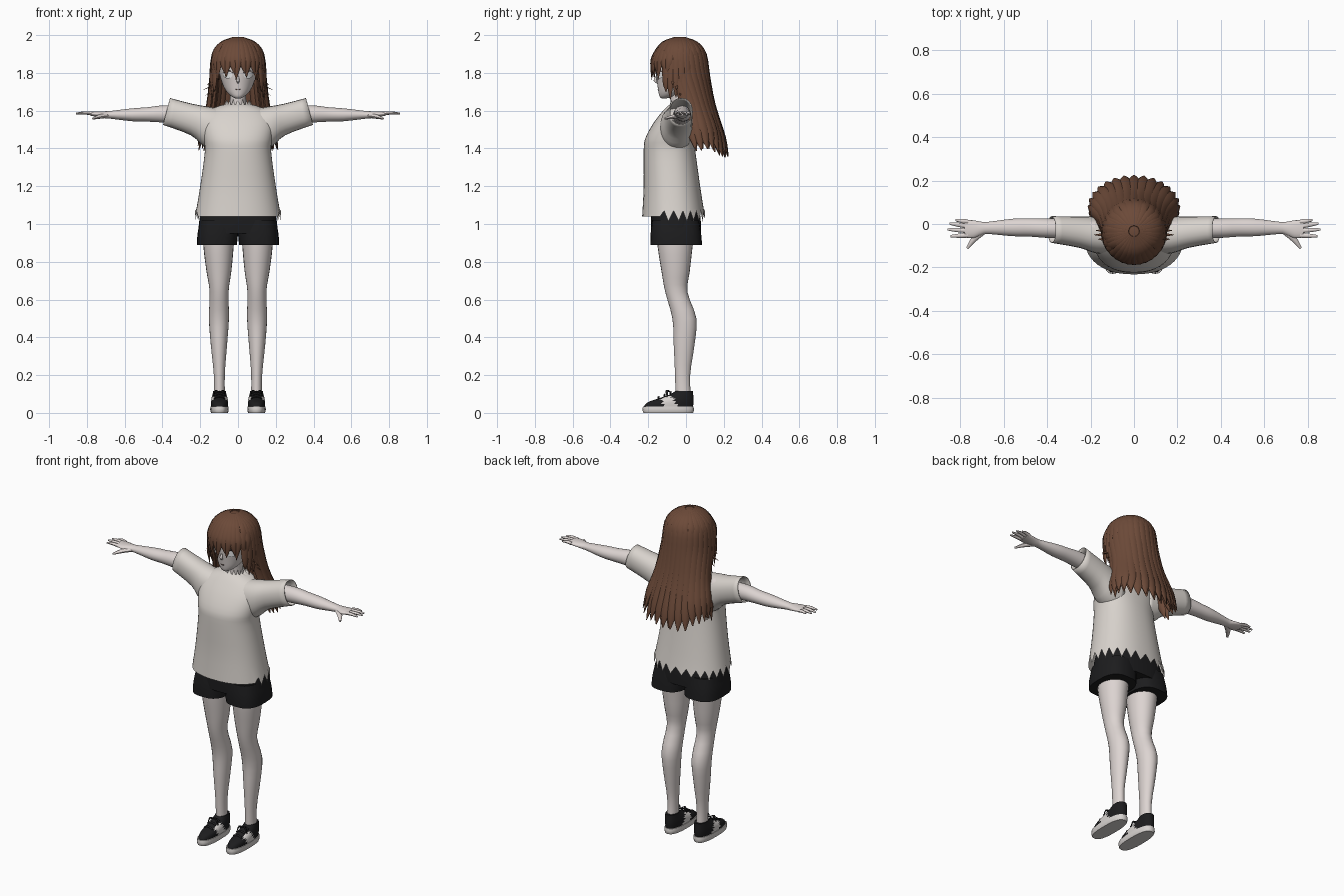
import bpy, bmesh, math, random
from mathutils import Vector

random.seed(4)
if "Cube" in bpy.data.objects:
    bpy.data.objects.remove(bpy.data.objects["Cube"])


def material(name, rgb):
    m = bpy.data.materials.new(name)
    m.use_nodes = True
    m.diffuse_color = (*rgb, 1)
    m.node_tree.nodes["Principled BSDF"].inputs["Base Color"].default_value = (*rgb, 1)
    return m


SKIN = material("pale skin", (0.72, 0.66, 0.64))
SHIRT = material("off white cloth", (0.69, 0.65, 0.61))
BLACK = material("black cloth", (0.012, 0.012, 0.013))
HAIR = material("brown hair", (0.15, 0.068, 0.04))
WHITE = material("white rubber", (0.68, 0.65, 0.63))
EYE = material("eye white", (0.85, 0.85, 0.85))
LINE = material("dark line", (0.06, 0.03, 0.025))


def curve_point(p, i, t):
    """Smooth interpolation between entries i and i+1."""
    a, b, c, d = (p[max(0, min(len(p) - 1, i + k))] for k in (-1, 0, 1, 2))
    return 0.5 * (2 * b + (c - a) * t + (2 * a - 5 * b + 4 * c - d) * t * t
                  + (3 * b - a - 3 * c + d) * t ** 3)


def loft(name, rings, mat, seg=24, sub=3, power=2, caps=True, mirror=False):
    """Skin a surface over rings given as (centre, half axis u, half axis v)."""
    parts = [[Vector(r[k]) for r in rings] for k in range(3)]
    bm = bmesh.new()
    loops = []
    for s in range((len(rings) - 1) * sub + 1):
        i = min(s // sub, len(rings) - 2)
        c, u, v = (curve_point(p, i, s / sub - i) for p in parts)
        loop = []
        for k in range(seg):
            a = math.tau * k / seg
            x, y = (math.copysign(abs(f) ** (2 / power), f) for f in (math.cos(a), math.sin(a)))
            loop.append(bm.verts.new(c + u * x + v * y))
        loops.append(loop)
    for a, b in zip(loops, loops[1:]):
        for k in range(seg):
            n = (k + 1) % seg
            bm.faces.new((a[k], a[n], b[n], b[k]))
    if caps:
        bm.faces.new(loops[0])
        bm.faces.new(loops[-1])
    bmesh.ops.recalc_face_normals(bm, faces=bm.faces)
    mesh = bpy.data.meshes.new(name)
    bm.to_mesh(mesh)
    bm.free()
    mesh.materials.append(mat)
    mesh.shade_smooth()
    mesh.set_sharp_from_angle(angle=math.radians(50))
    ob = bpy.data.objects.new(name, mesh)
    bpy.context.collection.objects.link(ob)
    if mirror:
        ob.modifiers.new("mirror", 'MIRROR').use_mirror_merge = False
    return ob


def level(z, y0, y1, rx, cx=0):
    """Horizontal ring."""
    return ((cx, (y0 + y1) / 2, z), (rx, 0, 0), (0, (y1 - y0) / 2, 0))


def strand(name, pts, widths, side, mat, flat=0.45, seg=8, mirror=False):
    """Tapered tube along points; side is its width direction."""
    pts, side = [Vector(p) for p in pts], Vector(side).normalized()
    rings = []
    for i, (p, w) in enumerate(zip(pts, widths)):
        along = pts[min(i + 1, len(pts) - 1)] - pts[max(i - 1, 0)]
        rings.append((p, side * w, side.cross(along).normalized() * w * flat))
    return loft(name, rings, mat, seg=seg, mirror=mirror)


# Legs
loft("legs", [level(z, a, b, r, x) for z, a, b, r, x in (
    (1.0, -0.16, 0.05, 0.085, 0.1), (0.88, -0.15, 0.035, 0.08, 0.103),
    (0.75, -0.13, 0.02, 0.066, 0.101), (0.64, -0.11, 0.008, 0.05, 0.1),
    (0.5, -0.072, 0.055, 0.053, 0.101), (0.36, -0.065, 0.045, 0.043, 0.101),
    (0.2, -0.058, 0.022, 0.029, 0.099), (0.06, -0.055, 0.028, 0.03, 0.098))],
    SKIN, mirror=True)

# Shoes: sole, upper with pale side panel, laces
loft("soles", [level(z, a, b, r, 0.098) for z, a, b, r in (
    (0, -0.226, 0.038, 0.045), (0.015, -0.23, 0.042, 0.049), (0.034, -0.228, 0.04, 0.048))],
    WHITE, power=2.6, mirror=True)
upper = loft("shoe_uppers", [level(z, a, b, r, 0.098) for z, a, b, r in (
    (0.032, -0.224, 0.037, 0.045), (0.055, -0.205, 0.04, 0.046),
    (0.075, -0.15, 0.04, 0.043), (0.098, -0.085, 0.038, 0.037),
    (0.116, -0.055, 0.037, 0.033))], BLACK, seg=40, power=2.3, mirror=True)
upper.data.materials.append(WHITE)
for f in upper.data.polygons:
    lean = f.center.y + 0.8 * f.center.z
    if abs(f.normal.x) > 0.45 and f.center.z < 0.09 and -0.08 < lean < -0.01:
        f.material_index = 1
for k in range(3):
    y, z = -0.145 + 0.032 * k, 0.083 + 0.013 * k
    strand("lace_bar", [(0.07, y, z - 0.006), (0.098, y, z + 0.003), (0.126, y, z - 0.006)],
           [0.006] * 3, (0, 1, 0.5), BLACK, mirror=True)
for d in (-1, 1):
    strand("lace_bow", [(0.098, -0.085, 0.11), (0.098 + d * 0.02, -0.1, 0.118),
                        (0.098 + d * 0.034, -0.1, 0.085)], [0.004, 0.008, 0.003],
           (0, 1, 0), BLACK, mirror=True)

# Shorts
loft("shorts_hips", [level(z, a, b, r) for z, a, b, r in (
    (1.15, -0.17, 0.05, 0.17), (1.05, -0.185, 0.075, 0.2), (0.95, -0.185, 0.08, 0.212))],
    BLACK, seg=32, power=2.6)
loft("shorts_legs", [level(z, a, b, r, x) for z, a, b, r, x in (
    (1.02, -0.18, 0.07, 0.1, 0.1), (0.95, -0.187, 0.08, 0.107, 0.107),
    (0.89, -0.187, 0.085, 0.106, 0.112))], BLACK, power=2.8, mirror=True)

# Shirt body with torn hem and torn collar
SEG = 48
shirt = loft("shirt_body", [level(z, a, b, r) for z, a, b, r in (
    (1.635, -0.08, 0.025, 0.06), (1.622, -0.1, 0.03, 0.11), (1.59, -0.13, 0.033, 0.165),
    (1.53, -0.175, 0.035, 0.19), (1.45, -0.217, 0.04, 0.182), (1.38, -0.224, 0.05, 0.176),
    (1.2, -0.224, 0.075, 0.2), (1.04, -0.232, 0.1, 0.227))],
    SHIRT, seg=SEG, power=2.25, caps=False)
verts = shirt.data.vertices
for i in range(SEG):
    verts[i].co.z += 0.025 if i % 3 == 0 else -0.004
    hem = verts[len(verts) - SEG + i].co
    if hem.y > -0.13:
        hem.z = 1.012 + random.uniform(0, 0.015) if i % 2 else 1.07

# Sleeves: rings lean between a top and a bottom point
sleeve = loft("sleeves", [
    (((xt + xb) / 2, (a + b) / 2, (zt + zb) / 2), (0, (b - a) / 2, 0),
     ((xt - xb) / 2, 0, (zt - zb) / 2)) for xt, zt, xb, zb, a, b in (
        (0.09, 1.61, 0.09, 1.37, -0.14, 0.03), (0.17, 1.623, 0.18, 1.41, -0.135, 0.033),
        (0.25, 1.638, 0.25, 1.47, -0.11, 0.034), (0.36, 1.667, 0.397, 1.525, -0.087, 0.036))],
    SHIRT, power=2.2, caps=False, mirror=True)
sleeve.modifiers.new("cloth", 'SOLIDIFY').thickness = 0.004

# Arms, palms, fingers
loft("arms", [((x, y, z), (0, w, 0), (0, 0, h)) for x, y, z, w, h in (
    (0.18, -0.025, 1.57, 0.045, 0.05), (0.38, -0.02, 1.582, 0.045, 0.046),
    (0.48, -0.016, 1.58, 0.042, 0.038), (0.56, -0.016, 1.578, 0.04, 0.034),
    (0.67, -0.018, 1.578, 0.028, 0.021), (0.7, -0.02, 1.578, 0.03, 0.019),
    (0.74, -0.024, 1.581, 0.041, 0.015), (0.78, -0.022, 1.584, 0.04, 0.011))],
    SKIN, mirror=True)
for name, root, tip in (("little", 0.01, (0.822, 0.018)), ("ring", -0.01, (0.85, 0.002)),
                        ("middle", -0.031, (0.858, -0.025)), ("index", -0.052, (0.845, -0.056))):
    strand(name + "_fingers", [(0.765, root, 1.584), ((0.765 + tip[0]) / 2, (root + tip[1]) / 2, 1.588),
                               (*tip, 1.585)], [0.011, 0.01, 0.005], (0, 1, 0), SKIN, 0.85, mirror=True)
strand("thumbs", [(0.69, -0.03, 1.575), (0.735, -0.068, 1.568), (0.768, -0.112, 1.558)],
       [0.016, 0.014, 0.006], (1, 0.8, 0), SKIN, 0.8, mirror=True)

# Neck, head, nose
loft("neck", [level(1.56, -0.09, 0.03, 0.06), level(1.63, -0.08, 0.022, 0.043),
              level(1.74, -0.09, 0.025, 0.043)], SKIN)
loft("head", [level(z, c - d, c + d, r) for z, c, d, r in (
    (1.664, -0.118, 0.01, 0.01), (1.675, -0.102, 0.038, 0.034), (1.7, -0.08, 0.066, 0.06),
    (1.74, -0.052, 0.1, 0.082), (1.8, -0.04, 0.12, 0.1), (1.86, -0.035, 0.124, 0.112),
    (1.92, -0.033, 0.1, 0.095), (1.96, -0.033, 0.05, 0.05))], SKIN, seg=32)
strand("nose", [(0, -0.154, 1.785), (0, -0.164, 1.76), (0, -0.15, 1.745)],
       [0.004, 0.008, 0.004], (1, 0, 0), SKIN, 1)


# Eyes, lashes and mouth laid on the face
def face_y(x):
    return -0.04 - 0.12 * math.sqrt(1 - (x / 0.1) ** 2)


eyes = loft("eyes", [((0.054, 0, 1.79), (0.024 * k, 0, 0), (0, 0, 0.02 * k))
                     for k in (1, 0.5, 0.02)], EYE, caps=False, mirror=True)
for v in eyes.data.vertices:
    v.co.y = face_y(v.co.x) - 0.003
strand("lashes", [(x, face_y(x) - 0.003, z) for x, z in (
    (0.028, 1.8), (0.042, 1.81), (0.06, 1.812), (0.08, 1.798))],
       [0.001, 0.003, 0.003, 0.001], (0, 0, 1), LINE, mirror=True)
strand("mouth", [(-0.014, -0.146, 1.713), (0, -0.15, 1.711), (0.014, -0.146, 1.713)],
       [0.001, 0.002, 0.001], (0, 0, 1), LINE)


# Hair: t is the turn from the back, e the elevation on the skull
def skull(t, e, k=0.93):
    return Vector((0.145 * k * math.cos(e) * math.sin(t),
                   -0.033 + 0.149 * k * math.cos(e) * math.cos(t), 1.85 + 0.15 * k * math.sin(e)))


def lock(name, t, lower, widths):
    """Lock of hair from the crown over the skull, then through lower points."""
    pts = [skull(t, math.radians(e)) for e in (80, 50, 20)] + lower
    strand(name, pts, [0.008, 0.021, 0.028] + widths, (math.cos(t), -math.sin(t), 0), HAIR)


loft("hair_cap", [level(1.85 + 0.139 * math.sin(e), -0.033 - 0.139 * math.cos(e),
                        -0.033 + 0.139 * math.cos(e), 0.134 * math.cos(e))
                  for e in (math.radians(d) for d in (-8, 15, 35, 55, 75, 88))], HAIR, seg=32)

# Long back hair in an outer and a fuller inner layer
for layer, count, k in (("outer", 17, 1), ("inner", 14, 0.87)):
    for n in range(count):
        t = math.radians(-102 + 204 * n / (count - 1))
        s, c = math.sin(t), math.cos(t)
        end = 1.335 + 0.05 * s * s + random.uniform(0, 0.03)
        lower = [Vector((0.138 * k * s, -0.02 + 0.135 * k * c, 1.78)),
                 Vector((0.155 * k * s, 0.025 + 0.118 * k * c, 1.63)),
                 Vector((0.19 * k * s, 0.058 + 0.14 * k * c, end + 0.1)),
                 Vector((0.212 * k * s, 0.08 + 0.145 * k * c, end))]
        lock(layer + "_back_lock", t, lower, [0.03, 0.031, 0.03, 0.003])

# Fringe
for n in range(13):
    t = math.radians(180 - 66 + 11 * n)
    drop = (0.0, 0.02, -0.012, 0.012)[n % 4]
    tip = skull(t + 0.08 * (-1) ** n, 0, 1.0)
    tip.z = 1.775 + drop
    lock("fringe_lock", t, [skull(t, 0, 0.99), tip], [0.02, 0.002])

# Locks framing the face, with thin flicked wisps
for s in (-1, 1):
    for deg, z in ((74, 1.6), (86, 1.64), (98, 1.67), (110, 1.66), (120, 1.7)):
        t = math.radians(s * deg)
        tip, mid = skull(t, 0, 0.98), skull(t, 0, 0.99)
        tip.z, mid.z = z, 1.76
        lock("side_lock", t, [mid, tip], [0.021, 0.002])
    for y, x, z in ((-0.05, 0.185, 1.71), (-0.07, 0.165, 1.735), (-0.03, 0.175, 1.68)):
        strand("wisp", [(s * 0.125, y, 1.82), (s * 0.135, y, z + 0.03), (s * x, y, z)],
               [0.008, 0.009, 0.001], (0, 1, 0), HAIR)
